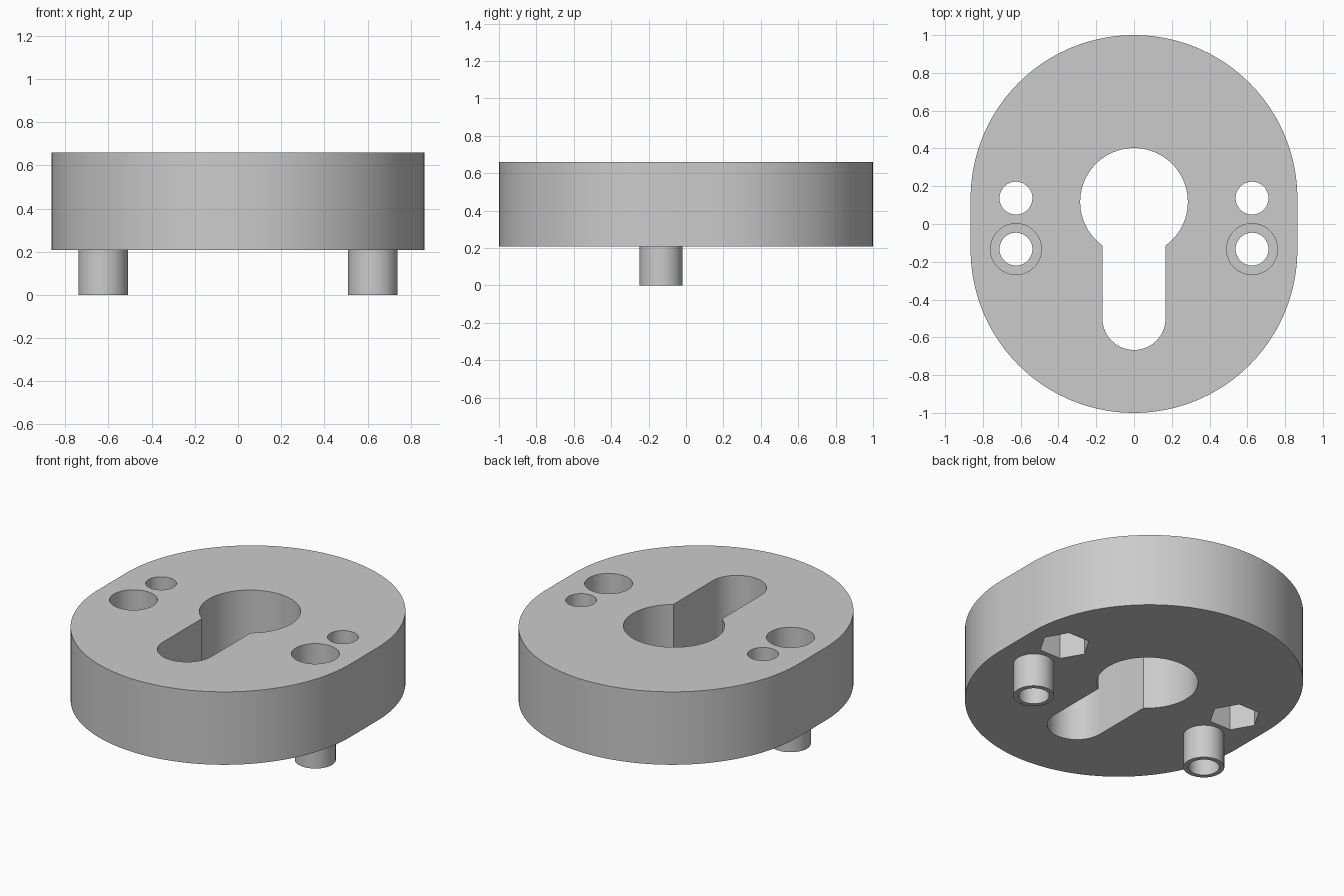
import bpy
import bmesh
from math import cos, sin, pi, asin

if "Cube" in bpy.data.objects:
    bpy.data.objects.remove(bpy.data.objects["Cube"], do_unlink=True)

BOTTOM, TOP = 0.207, 0.66
POST_X, POST_Y = 0.625, 0.133

grey = bpy.data.materials.new("plain_grey")
grey.use_nodes = True
colour = (0.6, 0.6, 0.6, 1)
grey.diffuse_color = colour
grey.node_tree.nodes["Principled BSDF"].inputs["Base Color"].default_value = colour


def arc(cx, cy, r, start, end, steps):
    """Points along an arc, both ends included."""
    angles = [start + (end - start) * i / steps for i in range(steps + 1)]
    return [(cx + r * cos(a), cy + r * sin(a)) for a in angles]


def circle(cx, cy, r, sides=48):
    return arc(cx, cy, r, 0, 2 * pi, sides)[:-1]


def prism(name, outline, z0, z1):
    """Solid made by extruding a closed outline upwards."""
    bm = bmesh.new()
    face = bm.faces.new([bm.verts.new((x, y, z0)) for x, y in outline])
    result = bmesh.ops.extrude_face_region(bm, geom=[face])
    top = [v for v in result["geom"] if isinstance(v, bmesh.types.BMVert)]
    bmesh.ops.translate(bm, verts=top, vec=(0, 0, z1 - z0))
    bmesh.ops.recalc_face_normals(bm, faces=bm.faces)
    mesh = bpy.data.meshes.new(name)
    bm.to_mesh(mesh)
    bm.free()
    mesh.materials.append(grey)
    obj = bpy.data.objects.new(name, mesh)
    bpy.context.collection.objects.link(obj)
    return obj


def combine(target, tool, operation):
    """Apply a boolean and discard the tool."""
    mod = target.modifiers.new(operation, 'BOOLEAN')
    mod.operation = operation
    mod.solver = 'EXACT'
    mod.object = tool
    bpy.context.view_layer.objects.active = target
    bpy.ops.object.modifier_apply(modifier=mod.name)
    bpy.data.objects.remove(tool, do_unlink=True)


# Thick plate with round ends and short straight sides
R = 0.865
plate = prism("cover_plate",
              arc(0, 1 - R, R, 0, pi, 72) + arc(0, R - 1, R, pi, 2 * pi, 72),
              BOTTOM, TOP)

# Keyhole opening: large round joined to a narrower round-ended slot
r_key, r_slot, y_key = 0.285, 0.167, 0.117
corner = asin(r_slot / r_key)
keyhole = (arc(0, y_key, r_key, -pi / 2 + corner, 3 * pi / 2 - corner, 64)
           + arc(0, -0.5, r_slot, pi, 2 * pi, 32))
combine(plate, prism("keyhole_cutter", keyhole, 0.1, 0.8), 'DIFFERENCE')

for x in (-POST_X, POST_X):
    # Hollow post below, with a wide screw head recess on top
    combine(plate, prism("post", circle(x, -POST_Y, 0.115), 0, 0.3), 'UNION')
    combine(plate, prism("post_bore", circle(x, -POST_Y, 0.087), -0.1, 0.8), 'DIFFERENCE')
    combine(plate, prism("head_recess", circle(x, -POST_Y, 0.135), TOP - 0.2, 0.8), 'DIFFERENCE')
    # Plain screw hole with a hexagonal nut pocket underneath
    combine(plate, prism("screw_hole", circle(x, POST_Y + 0.004, 0.087), 0.1, 0.8), 'DIFFERENCE')
    combine(plate, prism("nut_pocket", circle(x, POST_Y + 0.004, 0.145, 6), 0.1, BOTTOM + 0.18), 'DIFFERENCE')

# Smooth curved walls, crisp rims
bpy.ops.object.select_all(action='DESELECT')
plate.select_set(True)
bpy.context.view_layer.objects.active = plate
bpy.ops.object.shade_smooth_by_angle(angle=pi / 6)
